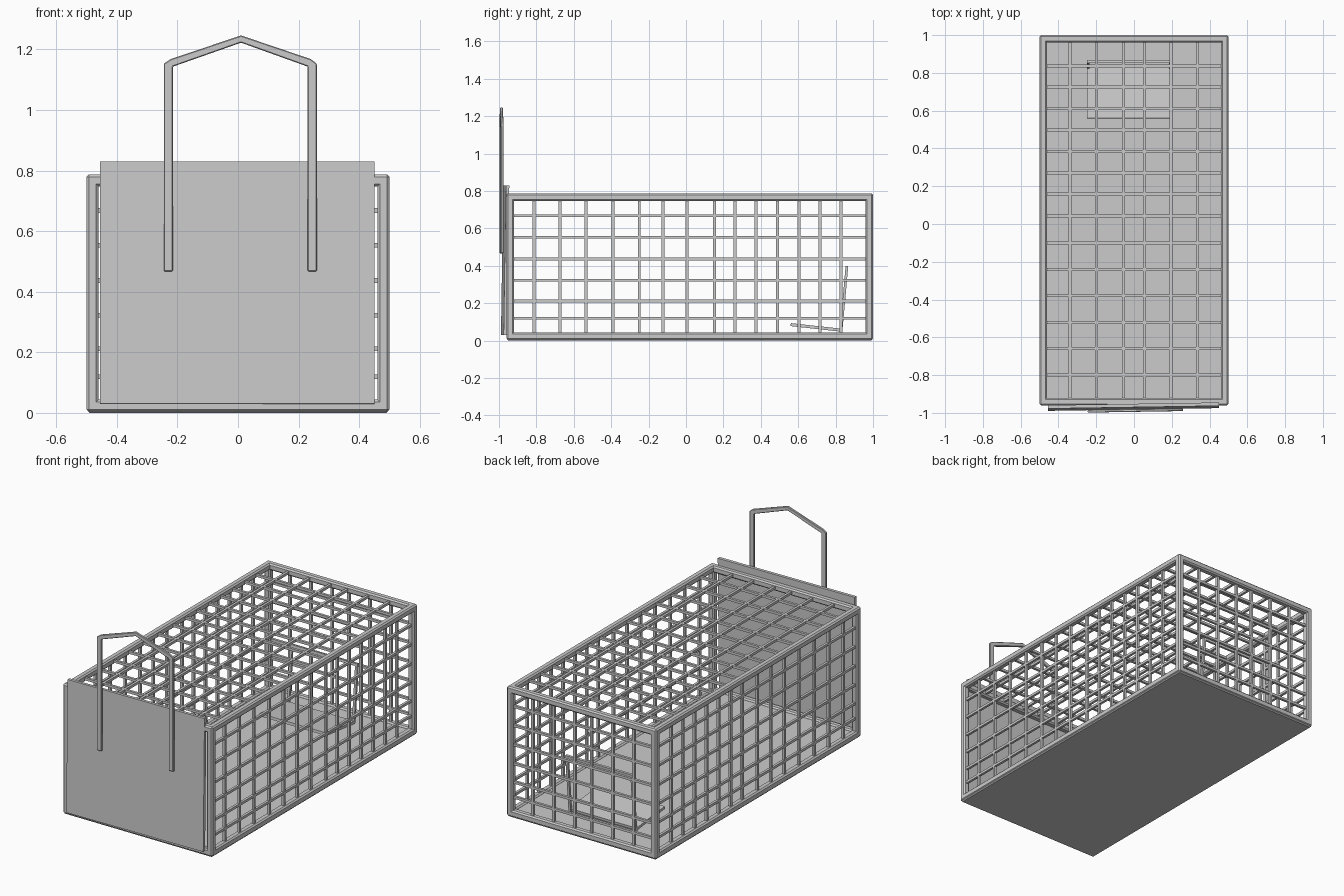
import bpy, bmesh
from mathutils import Matrix, Vector

if "Cube" in bpy.data.objects:
    bpy.data.objects.remove(bpy.data.objects["Cube"])


def finish(bm, name, bevel=0.0):
    bmesh.ops.recalc_face_normals(bm, faces=bm.faces)
    me = bpy.data.meshes.new(name)
    bm.to_mesh(me)
    bm.free()
    ob = bpy.data.objects.new(name, me)
    bpy.context.collection.objects.link(ob)
    if bevel:
        m = ob.modifiers.new("edge_bevel", 'BEVEL')
        m.width = bevel
        m.segments = 1
    return ob


def box(bm, lo, hi):
    lo, hi = Vector(lo), Vector(hi)
    mat = Matrix.Translation((lo + hi) / 2) @ Matrix.Diagonal((*(hi - lo), 1))
    bmesh.ops.create_cube(bm, size=1, matrix=mat)


def boxes(name, items, bevel=0.0):
    bm = bmesh.new()
    for lo, hi in items:
        box(bm, lo, hi)
    return finish(bm, name, bevel)


def extruded(name, outline, depth, bevel=0.0):
    # outline in the XZ plane, extruded along y and centred on it
    bm = bmesh.new()
    f = bm.faces.new([bm.verts.new((x, -depth / 2, z)) for x, z in outline])
    g = bmesh.ops.extrude_face_region(bm, geom=[f])
    vs = [v for v in g['geom'] if isinstance(v, bmesh.types.BMVert)]
    bmesh.ops.translate(bm, verts=vs, vec=(0, depth, 0))
    return finish(bm, name, bevel)


X, Y0, Y1, H, T = 0.5, -0.96, 1.0, 0.787, 0.04
R = 0.0075   # half width of a grid bar
C = 0.02     # depth of the bar centre behind the outer face

# outer frame: posts, long rails, cross rails
for side, sx in (("left", -X), ("right", X - T)):
    for end, y in (("front", Y0), ("back", Y1 - T)):
        boxes(f"{end}_{side}_post", [((sx, y, 0.004), (sx + T, y + T, H))], 0.008)
    for lvl, z in (("bottom", 0.004), ("top", H - T)):
        boxes(f"{lvl}_{side}_rail", [((sx, Y0, z), (sx + T, Y1, z + T))], 0.008)
for end, y in (("front", Y0), ("back", Y1 - T)):
    for lvl, z in (("bottom", 0.004), ("top", H - T)):
        boxes(f"{lvl}_{end}_rail", [((-X, y, z), (X, y + T, z + T))], 0.008)

# solid floor
boxes("floor", [((-X + .004, Y0 + .004, 0), (X - .004, Y1 - .004, 0.035))], 0.006)

# grid bar positions
xs = [-0.339, -0.198, -0.056, 0.055, 0.196, 0.336]
zs = [0.12, 0.211, 0.323, 0.437, 0.553, 0.668]
ys_side = [-0.813, -0.674, -0.535, -0.39, -0.25, -0.123, 0.005, 0.152,
           0.262, 0.374, 0.489, 0.604, 0.717, 0.829]
ys_top = [-0.80, -0.66, -0.522, -0.38, -0.24, -0.10, 0.042, 0.159,
          0.27, 0.384, 0.497, 0.61, 0.725, 0.836]
zt, yb = H - C, Y1 - C

# side grids
for side, cx in (("left", -X + C), ("right", X - C)):
    bars = [((cx - R, y - R, C), (cx + R, y + R, zt)) for y in ys_side]
    bars += [((cx - R, Y0 + C, z - R), (cx + R, yb, z + R)) for z in zs]
    boxes(f"{side}_grid", bars)

# top grid
bars = [((x - R, Y0 + C, zt - R), (x + R, yb, zt + R)) for x in xs]
bars += [((-X + C, y - R, zt - R), (X - C, y + R, zt + R)) for y in ys_top]
boxes("top_grid", bars)

# back grid
bars = [((x - R, yb - R, C), (x + R, yb + R, zt)) for x in xs]
bars += [((-X + C, yb - R, z - R), (X - C, yb + R, z + R)) for z in zs]
boxes("back_grid", bars)

# sliding door, slightly askew
tilt = Matrix.Rotation(0.016, 4, 'Z') @ Matrix.Rotation(-0.015, 4, 'X')
door = boxes("door", [((-0.455, -0.009, -0.4), (0.45, 0.009, 0.4))])
door.matrix_world = Matrix.Translation((0, -0.967, 0.43)) @ tilt

# door handle
outline = [(-.245, .467), (-.245, 1.153), (-.222, 1.168), (.01, 1.246),
           (.24, 1.168), (.26, 1.153), (.26, .467), (.23, .467),
           (.23, 1.143), (.01, 1.222), (-.215, 1.143), (-.215, .467)]
handle = extruded("door_handle", outline, 0.015, 0.003)
handle.matrix_world = Matrix.Translation((0, -0.987, 0)) @ Matrix.Rotation(0.016, 4, 'Z')

# trigger: pedal plate and upright wire frame
pedal = boxes("trigger_pedal", [((-0.25, -0.27, -0.008), (0.2, 0, 0.008))])
pedal.matrix_world = Matrix.Translation((0, 0.828, 0.056)) @ Matrix.Rotation(-0.11, 4, 'X')
hoop = extruded("trigger_upright", [(-.25, 0), (-.25, .35), (.2, .35), (.2, 0),
                                    (.185, 0), (.185, .335), (-.235, .335), (-.235, 0)], 0.014)
hoop.matrix_world = Matrix.Translation((0, 0.829, 0.05)) @ Matrix.Rotation(-0.09, 4, 'X')
